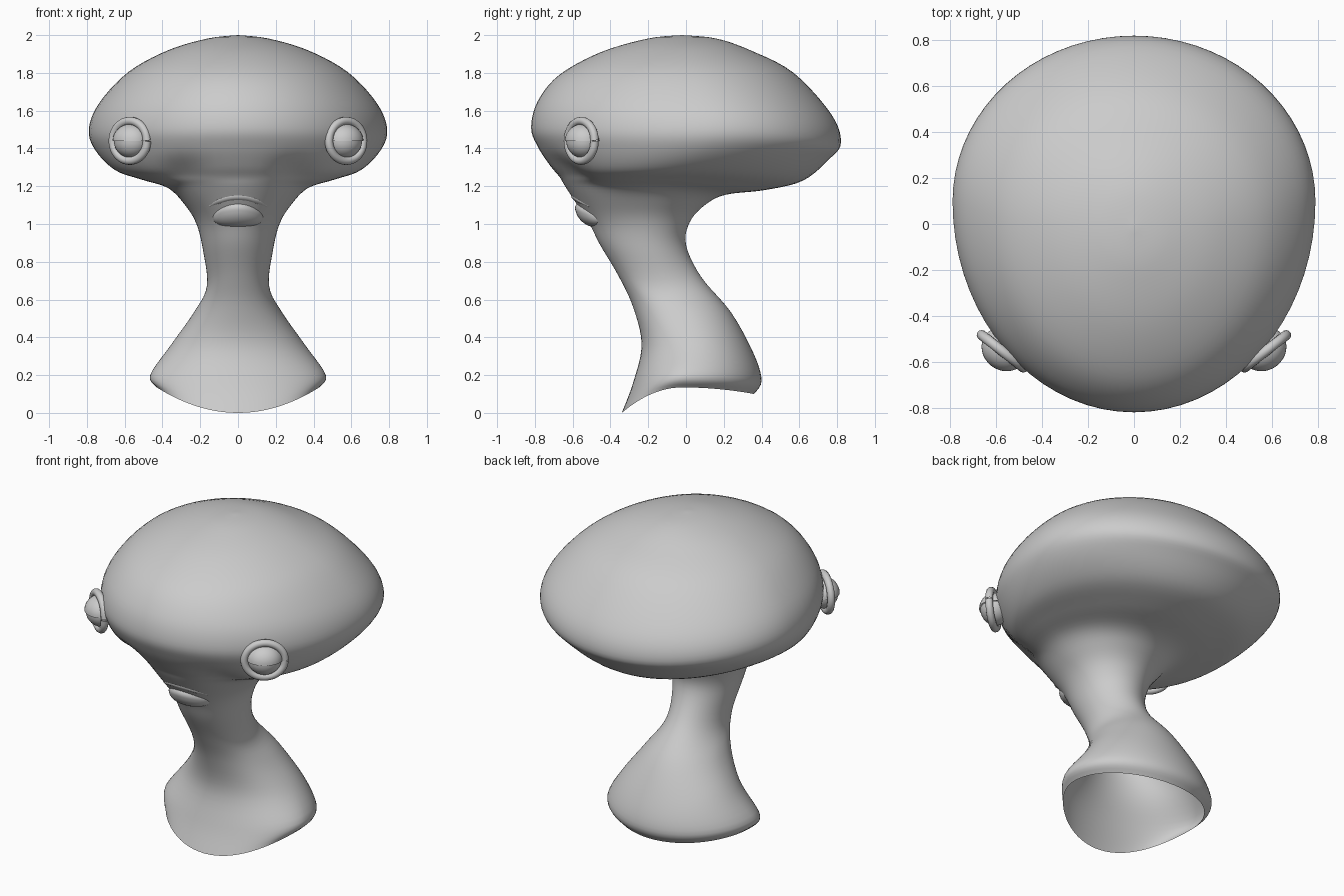
import bpy, bmesh, math
from mathutils import Vector, Matrix

if "Cube" in bpy.data.objects:
    bpy.data.objects.remove(bpy.data.objects["Cube"])

SEG, SUB = 72, 5

# Body rings: front y, front z, back y, back z, half width, widest y, side z
RINGS = [
    (-.34, .00, .36, .10, .43, -.02, .135),
    (-.28, .16, .40, .17, .465, .00, .20),
    (-.235, .36, .36, .31, .355, .05, .36),
    (-.28, .56, .24, .53, .235, .00, .53),
    (-.36, .73, .08, .72, .165, -.12, .67),
    (-.455, .89, .00, .89, .185, -.20, .86),
    (-.51, 1.0, .02, 1.01, .22, -.22, 1.0),
    (-.575, 1.1, .10, 1.10, .28, -.23, 1.1),
    (-.64, 1.2, .21, 1.155, .37, -.24, 1.19),
    (-.67, 1.25, .42, 1.18, .51, -.20, 1.235),
    (-.72, 1.31, .62, 1.23, .65, -.08, 1.285),
    (-.785, 1.41, .76, 1.345, .755, .05, 1.39),
    (-.82, 1.51, .82, 1.43, .79, .10, 1.50),
    (-.785, 1.65, .77, 1.58, .735, .08, 1.64),
    (-.67, 1.79, .57, 1.80, .58, .03, 1.805),
    (-.45, 1.91, .34, 1.92, .37, .00, 1.92),
    (-.20, 1.982, .16, 1.982, .16, -.02, 1.982),
    (-.02, 2.0, -.02, 2.0, .0, -.02, 2.0),
]


def spline(rows, sub):
    out = []
    for i in range(len(rows) - 1):
        p = [rows[max(0, min(len(rows) - 1, i + k))] for k in (-1, 0, 1, 2)]
        for s in range(sub):
            t = s / sub
            out.append([.5 * (2 * b + (c - a) * t + (2 * a - 5 * b + 4 * c - d) * t * t
                        + (3 * b - a - 3 * c + d) * t ** 3) for a, b, c, d in zip(*p)])
    out.append(list(rows[-1]))
    return out


def finish(bm, name):
    bmesh.ops.remove_doubles(bm, verts=bm.verts[:], dist=.0005)
    bmesh.ops.recalc_face_normals(bm, faces=bm.faces[:])
    for f in bm.faces:
        f.smooth = True
    me = bpy.data.meshes.new(name)
    bm.to_mesh(me)
    bm.free()
    ob = bpy.data.objects.new(name, me)
    bpy.context.collection.objects.link(ob)
    return ob


def bridge(bm, loops, closed=True):
    for a, b in zip(loops, loops[1:]):
        n = len(a)
        for i in range(n if closed else n - 1):
            j = (i + 1) % n
            bm.faces.new((a[i], a[j], b[j], b[i]))


# Head, neck and open flared base as one lofted shell
bm = bmesh.new()
loops = []
for yf, zf, yb, zb, w, yc, zs in spline(RINGS, SUB):
    loop = []
    for k in range(SEG):
        a = math.tau * k / SEG
        x, s = w * math.sin(a), math.cos(a)
        ye, ze = (yf, zf) if s > 0 else (yb, zb)
        y = yc + abs(s) * (ye - yc)
        z = zs + s * s * (ze - zs)
        if s > 0:   # hollow cheeks beside the muzzle
            y += .05 * math.exp(-((abs(x) - .30) / .11) ** 2 - ((z - 1.27) / .08) ** 2)
        loop.append(bm.verts.new((x, y, z)))
    loops.append(loop)
bridge(bm, loops)
finish(bm, "head_and_neck")


def half_ball(name, centre, radii, turn, upper):
    # Closed eyelid: half of an ellipsoid
    b = bmesh.new()
    bmesh.ops.create_uvsphere(b, u_segments=32, v_segments=20, radius=1)
    bmesh.ops.bisect_plane(b, geom=b.verts[:] + b.edges[:] + b.faces[:], dist=1e-5,
                           plane_co=(0, 0, 0), plane_no=(0, 0, 1),
                           clear_inner=upper, clear_outer=not upper)
    m = Matrix.Translation(centre) @ Matrix.Rotation(turn, 4, 'Z') @ Matrix.Diagonal((*radii, 1))
    bmesh.ops.transform(b, matrix=m, verts=b.verts[:])
    return finish(b, name)


def tube(name, path, radii):
    # Tapered round fold along a path
    b = bmesh.new()
    rows = spline([(*p, r) for p, r in zip(path, radii)], 6)
    pts = [Vector(r[:3]) for r in rows]
    lps = []
    for i, p in enumerate(pts):
        t = (pts[min(i + 1, len(pts) - 1)] - pts[max(i - 1, 0)]).normalized()
        u = t.cross(Vector((0, 1, 0))).normalized()
        v = t.cross(u)
        r = rows[i][3]
        lps.append([b.verts.new(p + r * (math.cos(q) * u + math.sin(q) * v))
                    for q in (math.tau * k / 12 for k in range(12))])
    bridge(b, lps)
    return finish(b, name)


# Eyes: two lids meeting in a slit, with a soft socket fold around them
for side, label in ((-1, "right"), (1, "left")):
    turn = side * math.radians(38)
    c = Vector((side * .565, -.545, 1.44))
    half_ball(label + "_upper_eyelid", c, (.103, .092, .09), turn, True)
    half_ball(label + "_lower_eyelid", c, (.096, .085, .09), turn, False)
    rot = Matrix.Rotation(turn, 3, 'Z')
    ring = [c + rot @ Vector((.115 * math.cos(q), -.012, .105 * math.sin(q)))
            for q in (math.tau * k / 16 for k in range(17))]
    tube(label + "_eye_socket", ring, [.022] * 17)

# Lower lip: bulge with its upper edge bent into a frown
bm = bmesh.new()
bmesh.ops.create_uvsphere(bm, u_segments=40, v_segments=24, radius=1)
for v in bm.verts:
    x, y, z = v.co
    v.co = (x * .135, -.505 + y * .08 + .04 * x * x - .02 * z, 1.07 + z * (.055 if z > 0 else .085) - .03 * x * x)
finish(bm, "lower_lip")

# Upper lip fold
lip = [(x, -.583 + 3.2 * x * x, 1.15 - 2.4 * x * x) for x in (-.15, -.1, -.05, 0, .05, .1, .15)]
tube("upper_lip", lip, [.006, .02, .024, .026, .024, .02, .006])
